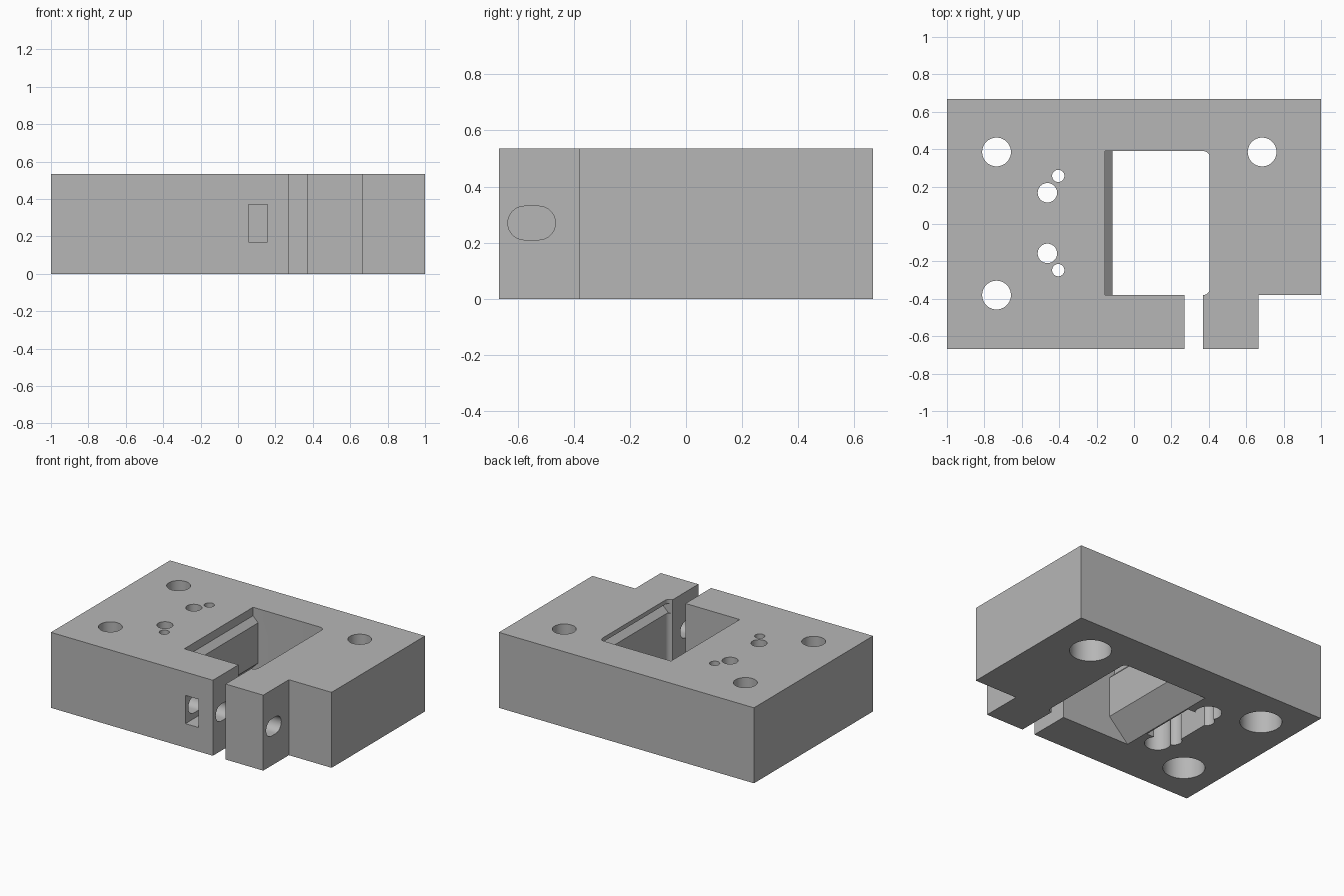
import bpy
import bmesh
import math
from mathutils import Vector

if "Cube" in bpy.data.objects:
    bpy.data.objects.remove(bpy.data.objects["Cube"], do_unlink=True)

grey = bpy.data.materials.new("plain grey")
grey.use_nodes = True
grey.diffuse_color = (0.47, 0.47, 0.47, 1)
grey.node_tree.nodes["Principled BSDF"].inputs["Base Color"].default_value = grey.diffuse_color

TOP = 0.535
AXES = {
    "x": lambda p, d: Vector((d, p[0], p[1])),
    "y": lambda p, d: Vector((p[0], d, p[1])),
    "z": lambda p, d: Vector((p[0], p[1], d)),
}


def prism(name, points, axis, low, high, round_x=None, radius=0.035):
    """Extrude a flat profile along an axis, optionally rounding upright edges at round_x."""
    place = AXES[axis]
    bm = bmesh.new()
    a = [bm.verts.new(place(p, low)) for p in points]
    b = [bm.verts.new(place(p, high)) for p in points]
    bm.faces.new(a)
    bm.faces.new(b[::-1])
    for i in range(len(a)):
        j = (i + 1) % len(a)
        bm.faces.new((a[i], b[i], b[j], a[j]))
    bmesh.ops.recalc_face_normals(bm, faces=bm.faces)
    if round_x is not None:
        edges = [e for e in bm.edges
                 if all(abs(v.co.x - round_x) < 1e-4 for v in e.verts)
                 and abs(e.verts[0].co.z - e.verts[1].co.z) > 0.1]
        bmesh.ops.bevel(bm, geom=edges, offset=radius, segments=6, profile=0.5, affect="EDGES")
    mesh = bpy.data.meshes.new(name)
    bm.to_mesh(mesh)
    bm.free()
    mesh.materials.append(grey)
    obj = bpy.data.objects.new(name, mesh)
    bpy.context.collection.objects.link(obj)
    return obj


def rect(x0, x1, y0, y1):
    return [(x0, y0), (x1, y0), (x1, y1), (x0, y1)]


def circle(x, y, r, n=40):
    return [(x + r * math.cos(math.tau * i / n), y + r * math.sin(math.tau * i / n))
            for i in range(n)]


def stadium(x, y, half, r, n=16):
    pts = []
    for side, start in ((1, -math.pi / 2), (-1, math.pi / 2)):
        for i in range(n + 1):
            t = start + math.pi * i / n
            pts.append((x + side * half + r * math.cos(t), y + r * math.sin(t)))
    return pts


# Main block with the stepped front corner
block = prism("clamp_block", [(-1, -0.667), (0.665, -0.667), (0.665, -0.38), (1, -0.38),
                              (1, 0.667), (-1, 0.667)], "z", 0, TOP)


def cut(*args, **kwargs):
    cutter = prism("cutter", *args, **kwargs)
    cutter.hide_render = True
    mod = block.modifiers.new("cut", "BOOLEAN")
    mod.operation = "DIFFERENCE"
    mod.solver = "EXACT"
    mod.object = cutter
    bpy.context.view_layer.objects.active = block
    bpy.ops.object.modifier_apply(modifier=mod.name)
    bpy.data.objects.remove(cutter, do_unlink=True)


# Window with a stepped lip above and a flared lower edge
window = [(-0.285, -0.02), (-0.115, 0.15), (-0.115, 0.435), (-0.155, 0.475),
          (-0.155, 0.6), (0.405, 0.6), (0.405, -0.02)]
cut(window, "y", -0.38, 0.39, round_x=0.405)

# Undercut groove along the opposite wall
cut([(0.36, 0.505), (0.445, 0.505), (0.445, 0.475), (0.405, 0.435), (0.36, 0.435)],
    "y", -0.379, 0.389)

# Clamping slit to the front
cut(rect(0.27, 0.37, -0.8, -0.3), "z", -0.1, 0.7)

# Stadium bolt hole and nut pocket
cut(stadium(-0.55, 0.27, 0.025, 0.06), "x", -0.1, 0.8)
cut(rect(0.055, 0.158, 0.17, 0.37), "y", -0.8, -0.45)

# Mounting holes, counterbored from below
for x, y in ((-0.735, 0.385), (-0.735, -0.38), (0.685, 0.385)):
    cut(circle(x, y, 0.077), "z", -0.1, 0.7)
    cut(circle(x, y, 0.135), "z", -0.1, 0.3)

# Underside pocket with rounded lobes, and its small through holes
cut(rect(-0.485, -0.275, -0.2, 0.21), "z", -0.1, 0.2)
for side in (-1, 1):
    cut(circle(-0.405, side * 0.252 + 0.005, 0.085), "z", -0.1, 0.2)
    cut(circle(-0.463, side * 0.162 + 0.005, 0.052), "z", -0.1, 0.7)
    cut(circle(-0.405, side * 0.252 + 0.005, 0.033, 24), "z", -0.1, 0.7)

# Smooth the bores while keeping crisp edges
bpy.ops.object.select_all(action="DESELECT")
block.select_set(True)
bpy.context.view_layer.objects.active = block
bpy.ops.object.shade_smooth_by_angle(angle=math.radians(30))
